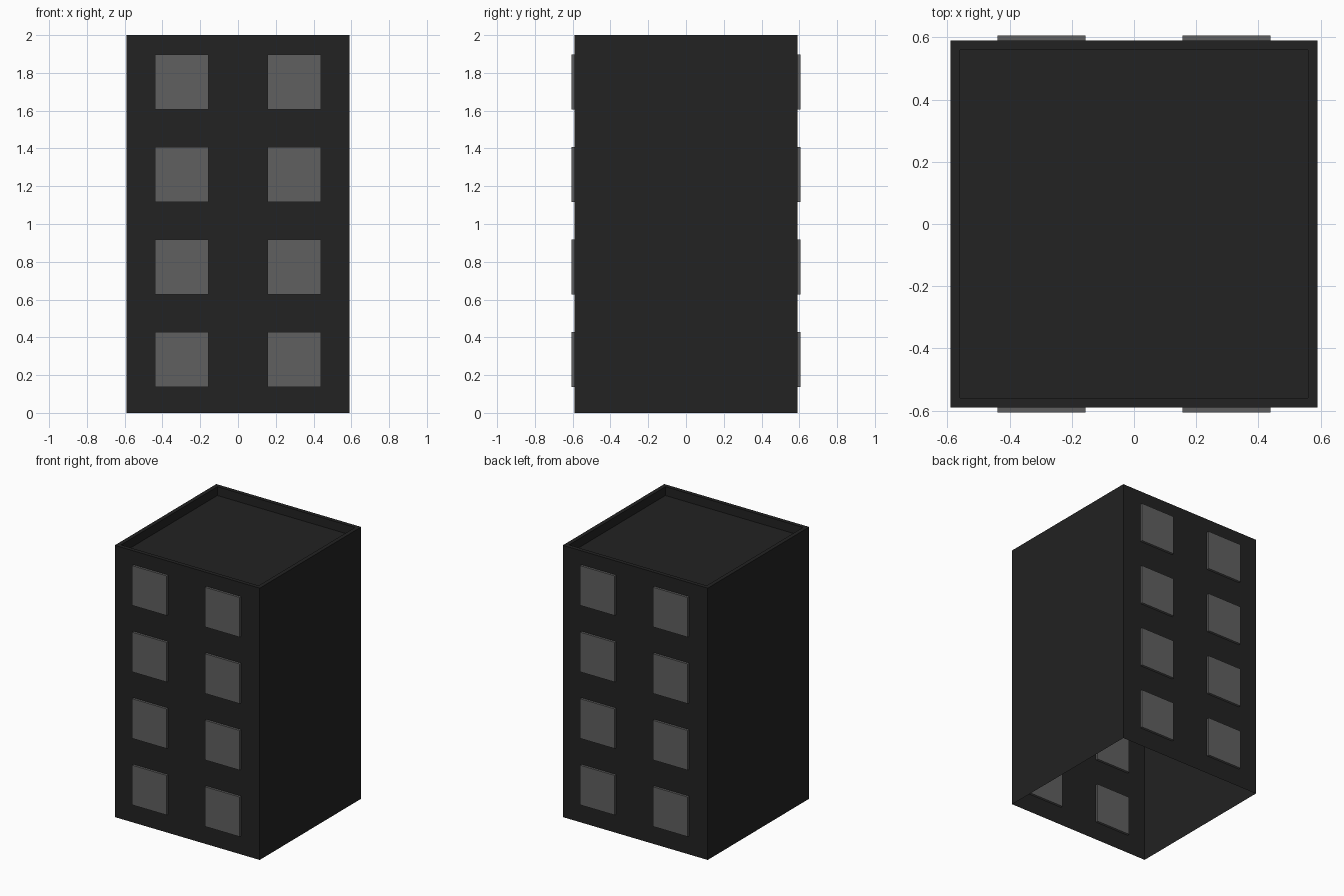
import bpy
import bmesh

cube = bpy.data.objects.get("Cube")
if cube:
    bpy.data.objects.remove(cube, do_unlink=True)


def material(name, value):
    mat = bpy.data.materials.new(name)
    mat.use_nodes = True
    colour = (value, value, value, 1)
    mat.diffuse_color = colour
    mat.node_tree.nodes["Principled BSDF"].inputs["Base Color"].default_value = colour
    return mat


def add_object(name, bm, mat):
    mesh = bpy.data.meshes.new(name)
    bm.to_mesh(mesh)
    bm.free()
    mesh.materials.append(mat)
    obj = bpy.data.objects.new(name, mesh)
    bpy.context.collection.objects.link(obj)
    return obj


charcoal = material("charcoal wall", 0.016)
glass = material("grey window", 0.117)

HALF, HEIGHT = 0.59, 2.0
PARAPET, ROOF_DROP = 0.042, 0.065

# Hollow shell, open underneath, with the roof sunk behind a parapet
bm = bmesh.new()
bmesh.ops.create_cube(bm, size=1)
for v in bm.verts:
    v.co = (v.co.x * 2 * HALF, v.co.y * 2 * HALF, (v.co.z + 0.5) * HEIGHT)
bm.normal_update()
floor = [f for f in bm.faces if f.normal.z < -0.5]
bmesh.ops.delete(bm, geom=floor, context="FACES_ONLY")
roof = [f for f in bm.faces if f.normal.z > 0.5][0]
bmesh.ops.inset_region(bm, faces=[roof], thickness=PARAPET)
sunk = bmesh.ops.extrude_face_region(bm, geom=[roof])
bmesh.ops.translate(bm, vec=(0, 0, -ROOF_DROP),
                    verts=[g for g in sunk["geom"] if isinstance(g, bmesh.types.BMVert)])
if roof.is_valid:
    bmesh.ops.delete(bm, geom=[roof], context="FACES_ONLY")
add_object("building_shell", bm, charcoal)

# Window blocks set through the front and back walls
for side, y in (("front", -HALF), ("back", HALF)):
    for column, x in (("right", -0.297), ("left", 0.297)):
        for storey in range(4):
            bm = bmesh.new()
            bmesh.ops.create_cube(bm, size=1)
            bmesh.ops.scale(bm, vec=(0.283, 0.034, 0.292), verts=bm.verts)
            bmesh.ops.translate(bm, vec=(x, y, 0.283 + storey * 0.4895), verts=bm.verts)
            add_object(f"{side}_{column}_window_{storey + 1}", bm, glass)
